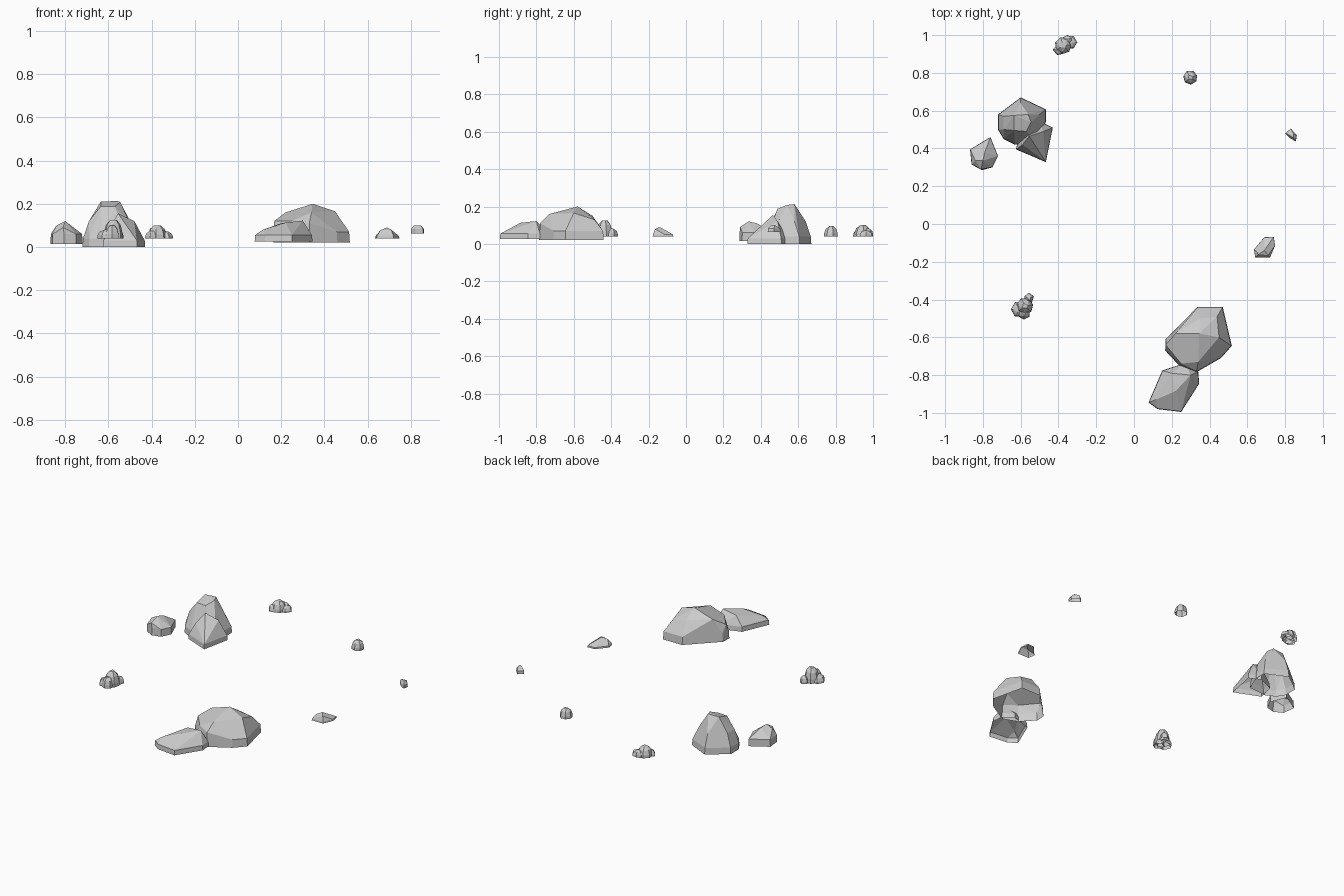
import bpy, bmesh, math

def rock(name, z0, wall, outline, crown, shrink=0.98):
    """Faceted boulder: hull of a footprint, a low wall ring and crown points; open underneath."""
    cx = sum(p[0] for p in outline) / len(outline)
    cy = sum(p[1] for p in outline) / len(outline)
    bm = bmesh.new()
    for x, y in outline:
        bm.verts.new((x, y, z0))
        bm.verts.new((cx + (x - cx) * shrink, cy + (y - cy) * shrink, z0 + wall))
    for p in crown:
        bm.verts.new(p)
    res = bmesh.ops.convex_hull(bm, input=bm.verts[:])
    junk = {g for g in res["geom_interior"] + res["geom_unused"] if isinstance(g, bmesh.types.BMVert)}
    bmesh.ops.delete(bm, geom=list(junk), context='VERTS')
    bmesh.ops.dissolve_limit(bm, angle_limit=math.radians(7), verts=bm.verts[:], edges=bm.edges[:])
    bmesh.ops.recalc_face_normals(bm, faces=bm.faces[:])
    bottom = [f for f in bm.faces if f.normal.z < -0.9]
    bmesh.ops.delete(bm, geom=bottom, context='FACES')
    me = bpy.data.meshes.new(name)
    bm.to_mesh(me)
    bm.free()
    ob = bpy.data.objects.new(name, me)
    bpy.context.collection.objects.link(ob)

def pebble(name, x, y, rx, ry, z0, z1, sides=6, turn=0.0):
    """Small rounded stone with a wide foot and a narrow flat-topped crown."""
    def ring(s):
        return [(x + rx * s * math.cos(turn + i * math.tau / sides),
                 y + ry * s * math.sin(turn + i * math.tau / sides)) for i in range(sides)]
    h = z1 - z0
    crown = [(px, py, z0 + h * 0.72) for px, py in ring(0.78)]
    crown += [(px, py, z1) for px, py in ring(0.38)[::2]]
    rock(name, z0, h * 0.3, ring(1.0), crown)

# Tall back-left boulder and the slab leaning on it
rock("back_boulder", 0, 0.04,
     [(-.60, .67), (-.467, .607), (-.467, .54), (-.51, .43), (-.63, .42), (-.69, .45), (-.72, .50), (-.72, .58)],
     [(-.635, .575, .21), (-.56, .58, .213), (-.545, .54, .208), (-.57, .49, .188), (-.635, .495, .188),
      (-.69, .57, .12), (-.69, .50, .12), (-.60, .64, .12), (-.50, .58, .12), (-.51, .50, .13)])
rock("back_slab", 0, 0.03,
     [(-.625, .395), (-.467, .328), (-.43, .51), (-.50, .545), (-.60, .50)],
     [(-.48, .49, .12), (-.555, .465, .155), (-.50, .38, .075), (-.59, .42, .10)])

# Stone on the far left
rock("left_stone", .015, .045,
     [(-.76, .46), (-.72, .36), (-.75, .30), (-.805, .285), (-.86, .315), (-.868, .395)],
     [(-.80, .335, .12), (-.76, .345, .09), (-.84, .335, .10), (-.81, .29, .09), (-.79, .38, .11)])

# Wide front-right boulder and its low neighbour
rock("front_boulder", .02, .05,
     [(.335, -.44), (.47, -.44), (.518, -.645), (.46, -.71), (.33, -.785), (.24, -.75), (.165, -.67), (.168, -.61)],
     [(.168, -.64, .12), (.25, -.74, .12), (.33, -.78, .11), (.22, -.58, .16), (.345, -.58, .20),
      (.45, -.60, .165), (.34, -.73, .16), (.35, -.50, .15), (.44, -.49, .13)])
rock("front_slab", .025, .03,
     [(.15, -.775), (.275, -.735), (.34, -.78), (.345, -.845), (.25, -.995), (.125, -.98), (.077, -.945)],
     [(.115, -.93, .08), (.22, -.885, .113), (.30, -.80, .122), (.20, -.79, .11)])

# Right-hand wedge stones
rock("right_wedge", .04, .01,
     [(.635, -.135), (.69, -.07), (.74, -.068), (.747, -.115), (.72, -.178), (.642, -.178)],
     [(.69, -.14, .09), (.71, -.165, .08), (.66, -.16, .078)])
rock("far_right_chip", .063, .02,
     [(.80, .48), (.83, .505), (.862, .47), (.857, .437), (.825, .455)],
     [(.815, .475, .10), (.845, .475, .10), (.845, .455, .10)])

# Loose pebble and the two pebble clusters: x, y, rx, ry, z0, z1, sides, turn
pebbles = {
    "back_pebble": (.298, .776, .038, .038, .04, .095, 7, .3),
    "left_pile_tall": (-.578, -.435, .045, .045, .04, .126, 7, .2),
    "left_pile_low": (-.607, -.452, .045, .045, .04, .082, 6, .0),
    "left_pile_front": (-.582, -.474, .034, .032, .04, .10, 6, .5),
    "left_pile_back": (-.556, -.392, .027, .028, .04, .082, 5, .3),
    "back_pile_main": (-.375, .945, .045, .046, .04, .10, 7, .1),
    "back_pile_right": (-.34, .962, .04, .038, .04, .072, 6, .0),
    "back_pile_left": (-.395, .922, .035, .03, .04, .075, 5, .6),
    "back_pile_rear": (-.352, .975, .03, .026, .04, .082, 6, .52),
}
for name, args in pebbles.items():
    pebble(name, *args)
